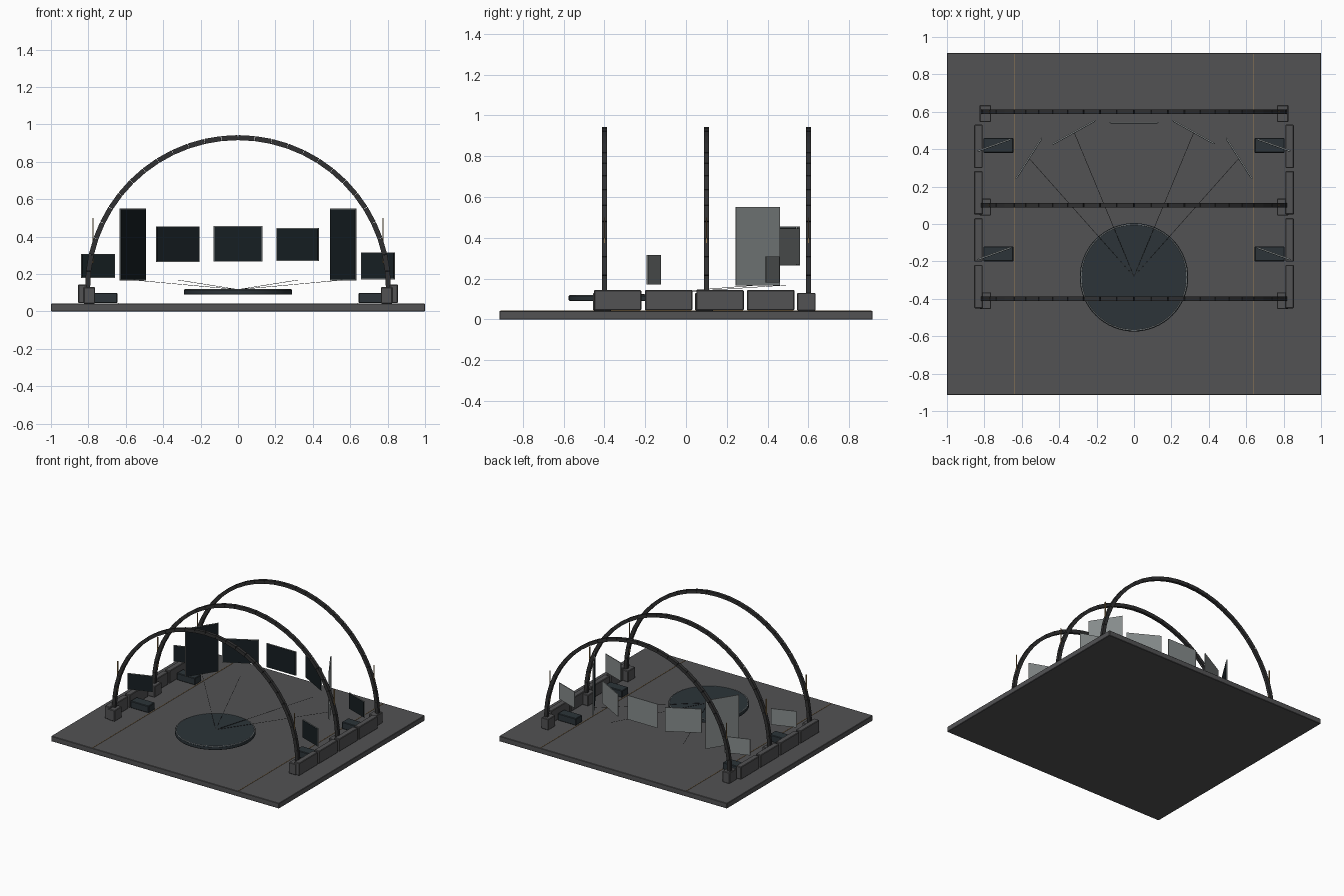
import bpy, math
from mathutils import Vector, Matrix

if "Cube" in bpy.data.objects:
    bpy.data.objects.remove(bpy.data.objects["Cube"])


def mat(name, c):
    m = bpy.data.materials.new(name)
    m.diffuse_color = (*c, 1)
    m.use_nodes = True
    m.node_tree.nodes["Principled BSDF"].inputs["Base Color"].default_value = m.diffuse_color
    return m


STONE = mat("dark_stone", (0.085, 0.085, 0.088))
METAL = mat("dark_metal", (0.03, 0.03, 0.031))
GLASS = mat("screen_glass", (0.008, 0.013, 0.016))
FRAME = mat("screen_frame", (0.24, 0.26, 0.26))
SLATE = mat("blue_slate", (0.025, 0.034, 0.04))
GOLD = mat("gold", (0.35, 0.22, 0.09))
LIGHT = mat("pale_trim", (0.4, 0.42, 0.42))


def box(name, center, size, m, rot=None, bevel=0):
    bpy.ops.mesh.primitive_cube_add(size=1)
    o = bpy.context.object
    o.name = name
    o.data.transform(Matrix.Diagonal((*size, 1)))
    o.location = center
    if rot:
        o.rotation_euler = rot
    o.data.materials.append(m)
    if bevel:
        b = o.modifiers.new("bevel", "BEVEL")
        b.width = bevel
        b.segments = 1
    return o


def rod(name, a, b, r, m):
    a, b = Vector(a), Vector(b)
    d = b - a
    bpy.ops.mesh.primitive_cylinder_add(vertices=8, radius=r, depth=d.length, location=(a + b) / 2)
    o = bpy.context.object
    o.name = name
    o.rotation_euler = d.to_track_quat('Z', 'Y').to_euler()
    o.data.materials.append(m)


def screen(name, p, q, z0, z1):
    # back panel with glass inset on the viewer's side (local -y)
    p, q = Vector(p), Vector(q)
    d = q - p
    a = math.atan2(d.y, d.x)
    c = (p + q) / 2
    zc, h, w = (z0 + z1) / 2, z1 - z0, d.length
    n = Vector((math.sin(a), -math.cos(a)))
    box(name + "_back", (c.x, c.y, zc), (w, 0.006, h), FRAME, (0, 0, a))
    g = c + n * 0.004
    box(name + "_glass", (g.x, g.y, zc), (w - 0.008, 0.003, h - 0.008), GLASS, (0, 0, a))


# floor slab
box("floor_slab", (0, 0, 0.021), (2, 1.83, 0.042), STONE, bevel=0.003)

# segmented arches with feet and light strips
R, ZC, N = 0.803, 0.125, 28
for y in (-0.4, 0.1, 0.6):
    for i in range(N):
        t = math.pi * (i + 0.5) / N
        box("arch_segment", (R * math.cos(t), y, ZC + R * math.sin(t)),
            (0.027, 0.024, R * math.pi / N - 0.002), METAL, (0, -t, 0))
    for s in (-1, 1):
        box("arch_foot", (s * 0.795, y - 0.01, 0.086), (0.062, 0.09, 0.088), STONE, bevel=0.004)
        box("arch_light_strip", (s * 0.775, y, 0.38), (0.006, 0.006, 0.24), GOLD)

# side walls, consoles and side monitors
for s in (-1, 1):
    for y in (-0.335, -0.085, 0.167, 0.415):
        box("side_wall_block", (s * 0.832, y, 0.094), (0.045, 0.232, 0.1), STONE, bevel=0.004)
    for y in (-0.16, 0.42):
        box("side_console", (s * 0.725, y, 0.072), (0.16, 0.08, 0.055), SLATE, bevel=0.004)
        h = 0.072 if s > 0 and y < 0 else 0.064
        outer, inner = (s * 0.838, y - 0.03), (s * 0.658, y + 0.035)
        p, q = (outer, inner) if s < 0 else (inner, outer)
        screen("side_monitor", p, q, 0.244 - h, 0.244 + h)
    # gold floor line
    box("floor_line", (s * 0.64, 0, 0.043), (0.004, 1.82, 0.003), GOLD)

# curved main screen wall
screen("center_screen", (-0.13, 0.543), (0.13, 0.543), 0.266, 0.456)
screen("left_screen", (-0.437, 0.427), (-0.206, 0.555), 0.265, 0.455)
screen("right_screen", (0.206, 0.555), (0.432, 0.429), 0.27, 0.446)
screen("left_tall_screen", (-0.632, 0.243), (-0.494, 0.46), 0.166, 0.55)
screen("right_tall_screen", (0.494, 0.46), (0.632, 0.243), 0.166, 0.55)

# round platform with trim ring
bpy.ops.mesh.primitive_cylinder_add(vertices=64, radius=0.29, depth=0.027, location=(0, -0.285, 0.1045))
disc = bpy.context.object
disc.name = "round_platform"
disc.data.materials.append(SLATE)
b = disc.modifiers.new("bevel", "BEVEL")
b.width, b.segments = 0.004, 2
bpy.ops.object.shade_smooth_by_angle()
bpy.ops.mesh.primitive_torus_add(major_radius=0.283, minor_radius=0.002, major_segments=64,
                                 minor_segments=6, location=(0, -0.285, 0.118))
bpy.context.object.name = "platform_trim"
bpy.context.object.data.materials.append(LIGHT)

# thin cables from platform to the screens
for s in (-1, 1):
    for x, y in ((0.56, 0.35), (0.32, 0.49)):
        rod("cable", (0, -0.28, 0.117), (s * x, y, 0.168), 0.0012, METAL)
